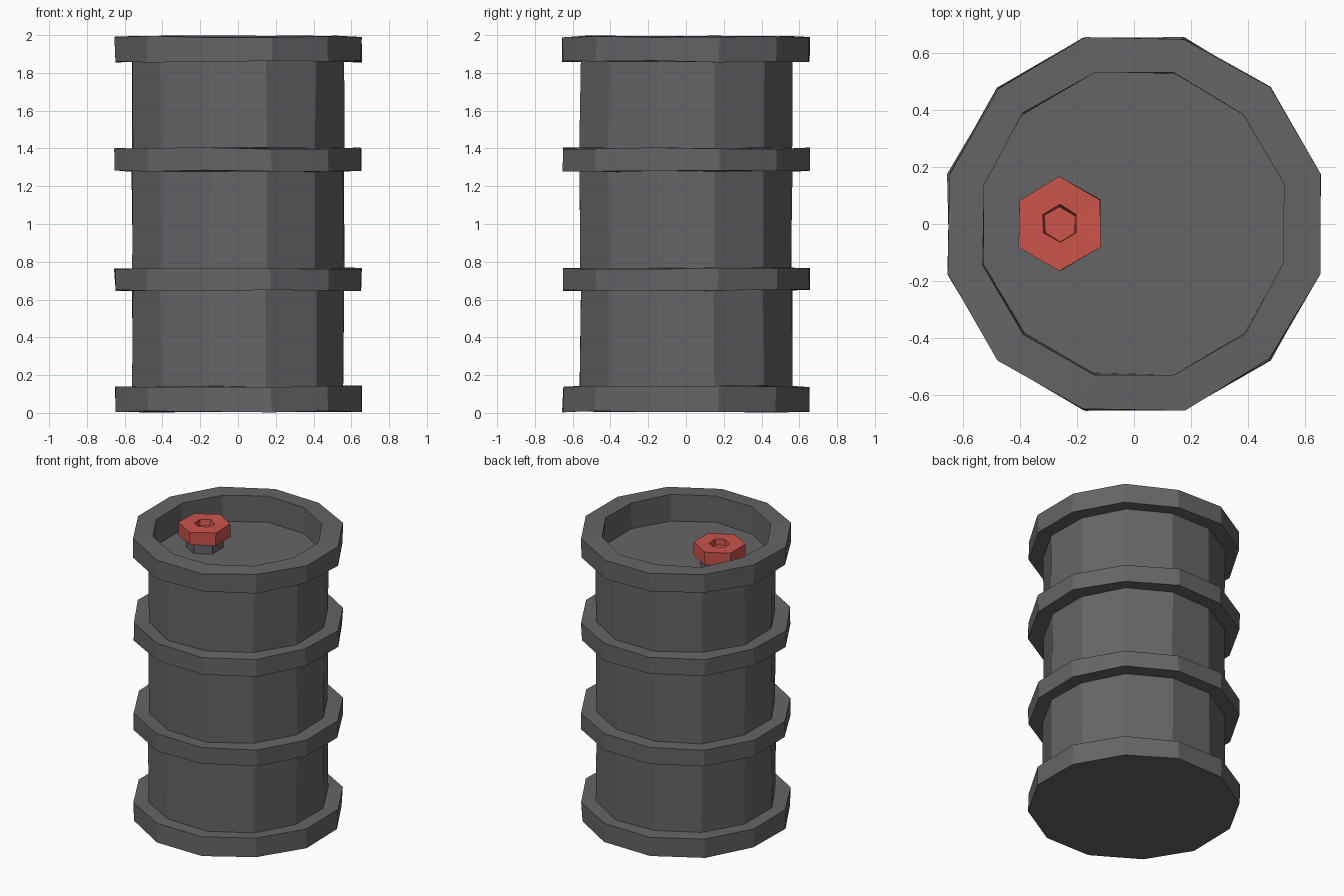
import bpy, bmesh, math, random
from mathutils import Vector

if "Cube" in bpy.data.objects:
    bpy.data.objects.remove(bpy.data.objects["Cube"])

random.seed(4)


def material(name, rgb):
    m = bpy.data.materials.new(name)
    m.diffuse_color = (*rgb, 1)
    m.use_nodes = True
    m.node_tree.nodes["Principled BSDF"].inputs["Base Color"].default_value = m.diffuse_color
    return m


def lathe(name, profile, sides, start_deg, mat, center=(0, 0), jitter=0.0):
    """Spin (radius, z) points into a closed faceted solid, capped at both ends."""
    bm = bmesh.new()
    rings = []
    for r, z in profile:
        ring = []
        for i in range(sides):
            a = math.radians(start_deg) + 2 * math.pi * i / sides
            wobble = Vector([random.uniform(-jitter, jitter) for _ in range(3)])
            ring.append(bm.verts.new(Vector((r * math.cos(a), r * math.sin(a), z)) + wobble))
        rings.append(ring)
    for lo, hi in zip(rings, rings[1:]):
        for i in range(sides):
            j = (i + 1) % sides
            bm.faces.new((lo[i], lo[j], hi[j], hi[i]))
    bm.faces.new(rings[0][::-1])
    bm.faces.new(rings[-1])
    bmesh.ops.recalc_face_normals(bm, faces=bm.faces)
    mesh = bpy.data.meshes.new(name)
    bm.to_mesh(mesh)
    bm.free()
    mesh.materials.append(mat)
    obj = bpy.data.objects.new(name, mesh)
    obj.location = (*center, 0)
    bpy.context.collection.objects.link(obj)
    return obj


grey = material("dark_grey", (0.13, 0.13, 0.14))
red = material("red", (0.60, 0.09, 0.07))

# Barrel: four raised hoops on a twelve-sided body, with a recessed lid
R_HOOP, R_BODY, R_LID = 0.675, 0.58, 0.547
profile = [(R_HOOP, 0.006), (R_HOOP, 0.14), (R_BODY, 0.14)]
for z0, z1 in ((0.65, 0.765), (1.28, 1.4)):
    profile += [(R_BODY, z0), (R_HOOP, z0), (R_HOOP, z1), (R_BODY, z1)]
profile += [(R_BODY, 1.86), (R_HOOP, 1.86), (R_HOOP, 1.992), (R_LID, 1.992), (R_LID, 1.81)]
lathe("barrel", profile, 12, 15, grey, jitter=0.005)

# Bung: grey neck and red hexagonal cap with a socket
BUNG = (-0.26, 0)
lathe("bung_neck", [(0.12, 1.80), (0.12, 1.90)], 6, 30, grey, BUNG)
lathe("bung_cap", [(0.165, 1.885), (0.165, 1.975), (0.067, 1.975), (0.06, 1.935)],
      6, 30, red, BUNG, jitter=0.003)
